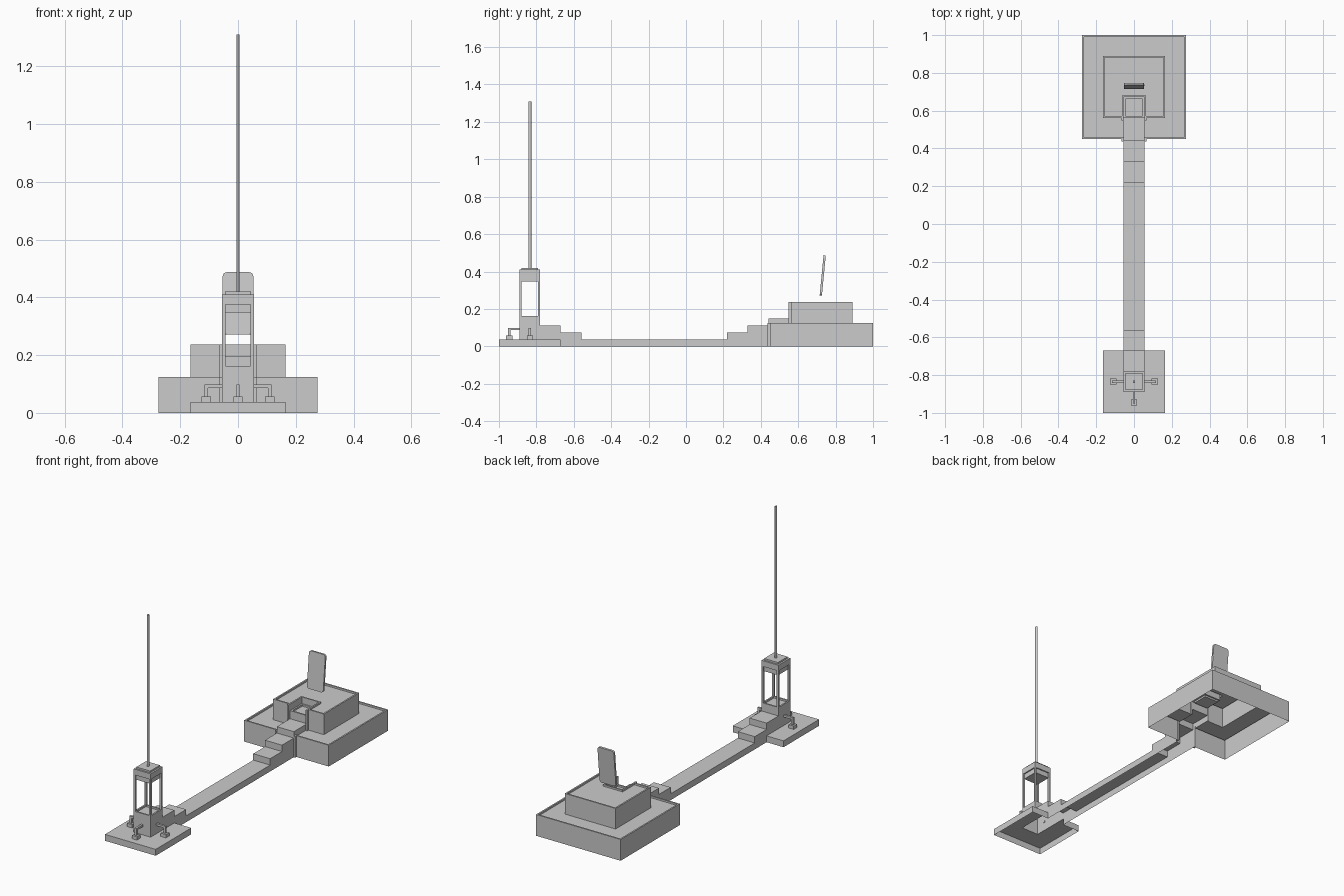
import bpy, bmesh, math
from mathutils import Matrix, Vector

if "Cube" in bpy.data.objects:
    bpy.data.objects.remove(bpy.data.objects["Cube"])


def finish(name, bm):
    me = bpy.data.meshes.new(name)
    bm.to_mesh(me)
    bm.free()
    ob = bpy.data.objects.new(name, me)
    bpy.context.collection.objects.link(ob)
    return ob


def add_box(bm, x0, x1, y0, y1, z0, z1):
    m = Matrix.Translation(((x0 + x1) / 2, (y0 + y1) / 2, (z0 + z1) / 2))
    m = m @ Matrix.Diagonal((x1 - x0, y1 - y0, z1 - z0, 1))
    bmesh.ops.create_cube(bm, size=1, matrix=m)


def box(name, *dims):
    bm = bmesh.new()
    add_box(bm, *dims)
    return finish(name, bm)


def terraces(name, rects):
    """Open-bottomed shell from (half width, y0, y1, height); later ones win."""
    xs = sorted({s * r[0] for r in rects for s in (-1, 1)})
    ys = sorted({y for r in rects for y in r[1:3]})

    def height(i, j):
        h = 0
        if 0 <= i < len(xs) - 1 and 0 <= j < len(ys) - 1:
            x, y = (xs[i] + xs[i + 1]) / 2, (ys[j] + ys[j + 1]) / 2
            for w, y0, y1, z in rects:
                if abs(x) < w and y0 < y < y1:
                    h = z
        return h

    bm = bmesh.new()

    def face(*pts):
        bm.faces.new([bm.verts.new(p) for p in pts])

    for i in range(len(xs)):
        for j in range(len(ys)):
            h, hl, hf = height(i, j), height(i - 1, j), height(i, j - 1)
            if h:
                a, b, c, d = xs[i], xs[i + 1], ys[j], ys[j + 1]
                face((a, c, h), (b, c, h), (b, d, h), (a, d, h))
            if h != hl and j + 1 < len(ys):
                x, c, d = xs[i], ys[j], ys[j + 1]
                face((x, d, hl), (x, c, hl), (x, c, h), (x, d, h))
            if h != hf and i + 1 < len(xs):
                y, a, b = ys[j], xs[i], xs[i + 1]
                face((a, y, hf), (b, y, hf), (b, y, h), (a, y, h))
    bmesh.ops.remove_doubles(bm, verts=bm.verts, dist=1e-5)
    bmesh.ops.dissolve_limit(bm, angle_limit=0.01, verts=bm.verts, edges=bm.edges)
    return finish(name, bm)


# Platforms, walkway, stairs and parapets as one hollow shell
W, I, S = 0.055, 0.046, 0.0375
terraces("terraces_and_walkway", [
    (0.165, -1.0, -0.67, S),
    (W, -0.67, 0.44, S),
    (W, -0.67, -0.56, 2 * S),
    (W, -0.78, -0.67, 3 * S),
    (W, -0.89, -0.78, 0.162),
    (I, -0.881, -0.789, 0.152),
    (0.275, 0.45, 1.0, 0.125),
    (0.266, 0.459, 0.991, 0.115),
    (0.165, 0.562, 0.89, 0.236),
    (0.156, 0.571, 0.881, 0.226),
    (W + 0.009, 0.562, 0.68, 0.236),
    (W, 0.562, 0.672, 0.1975),
    (I, 0.571, 0.663, 0.1875),
    (W, 0.22, 0.33, 2 * S),
    (W, 0.33, 0.44, 3 * S),
    (W, 0.44, 0.562, 4 * S),
])

# Jambs beside the stair openings
for side, s in (("left", -1), ("right", 1)):
    x0, x1 = sorted((s * W, s * (W + 0.01)))
    box("lower_jamb_" + side, x0, x1, 0.437, 0.455, 0, 0.125)
    box("upper_jamb_" + side, x0, x1, 0.549, 0.567, 0.115, 0.236)

# Tower: corner posts, beams, roof and cap
TY = -0.835
bm = bmesh.new()
for sx in (-1, 1):
    for sy in (-1, 1):
        x, y = sx * 0.0495, TY + sy * 0.0495
        add_box(bm, x - 0.0055, x + 0.0055, y - 0.0055, y + 0.0055, 0.15, 0.38)
finish("tower_posts", bm)
box("tower_ceiling", -0.048, 0.048, TY - 0.048, TY + 0.048, 0.347, 0.38)
box("tower_roof", -W, W, TY - W, TY + W, 0.376, 0.41)
box("tower_cap", -0.045, 0.045, TY - 0.045, TY + 0.045, 0.41, 0.42)

# Tall mast
bm = bmesh.new()
bmesh.ops.create_cone(bm, cap_ends=True, segments=12, radius1=1, radius2=1, depth=1,
                      matrix=Matrix.Translation((0, TY, 0.865)) @ Matrix.Diagonal((0.006, 0.008, 0.89, 1)))
finish("mast", bm)

# Elbow pipes with feet on three sides of the tower base
for name, ang in (("left", math.pi), ("right", 0), ("front", -math.pi / 2)):
    bm = bmesh.new()
    add_box(bm, 0.054, 0.116, -0.006, 0.006, 0.087, 0.099)
    add_box(bm, 0.104, 0.116, -0.006, 0.006, 0.055, 0.087)
    add_box(bm, 0.093, 0.127, -0.016, 0.016, 0.0375, 0.057)
    bm.transform(Matrix.Translation((0, TY, 0)) @ Matrix.Rotation(ang, 4, 'Z'))
    finish("pipe_" + name, bm)

# Floating rounded slab, tilted back, with side buttons
bm = bmesh.new()
pts = []
for cx, cz, a0 in ((1, 1, 0), (-1, 1, 90), (-1, -1, 180), (1, -1, 270)):
    for k in range(5):
        a = math.radians(a0 + k * 22.5)
        pts.append((cx * 0.039 + 0.014 * math.cos(a), -0.006, cz * 0.094 + 0.014 * math.sin(a)))
f = bm.faces.new([bm.verts.new(p) for p in pts])
ext = bmesh.ops.extrude_face_region(bm, geom=[f])
bmesh.ops.translate(bm, vec=Vector((0, 0.012, 0)), verts=[g for g in ext["geom"] if isinstance(g, bmesh.types.BMVert)])
bmesh.ops.recalc_face_normals(bm, faces=bm.faces)
add_box(bm, 0.0525, 0.0545, -0.003, 0.003, 0.03, 0.055)
bm.transform(Matrix.Translation((0, 0.731, 0.379)) @ Matrix.Rotation(math.radians(-5.5), 4, 'X'))
finish("floating_slab", bm)
